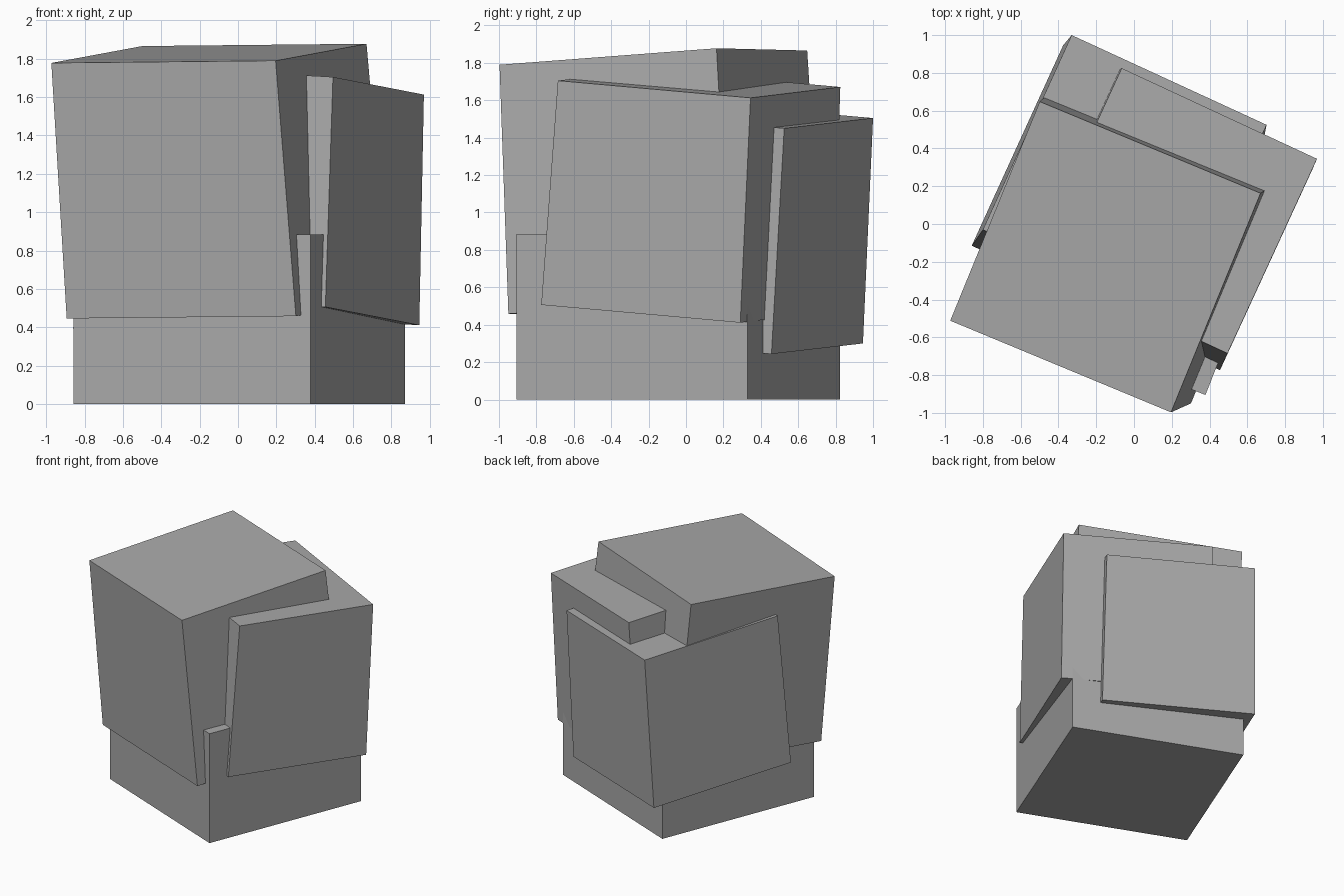
import bpy
from mathutils import Vector

if "Cube" in bpy.data.objects:
    bpy.data.objects.remove(bpy.data.objects["Cube"])

grey = bpy.data.materials.new("plain grey")
grey.diffuse_color = (0.4, 0.4, 0.4, 1)
grey.use_nodes = True
grey.node_tree.nodes["Principled BSDF"].inputs["Base Color"].default_value = grey.diffuse_color


def block(name, top, u, v, bottom, grow=1.0):
    """Slightly tapered box: top corner with edges u and v; the bottom
    starts at the matching corner with its edges scaled by grow."""
    top, u, v, bottom = map(Vector, (top, u, v, bottom))
    verts = [o + k * (a * u + b * v)
             for o, k in ((bottom, grow), (top, 1.0))
             for a, b in ((0, 0), (1, 0), (1, 1), (0, 1))]
    faces = [(3, 2, 1, 0), (4, 5, 6, 7)]
    faces += [(i, (i + 1) % 4, (i + 1) % 4 + 4, i + 4) for i in range(4)]
    # keep normals outward whichever way the edges turn
    if u.cross(v).z < 0:
        faces = [f[::-1] for f in faces]
    mesh = bpy.data.meshes.new(name)
    mesh.from_pydata(verts, [], faces)
    mesh.materials.append(grey)
    obj = bpy.data.objects.new(name, mesh)
    bpy.context.collection.objects.link(obj)
    return obj


# upright block standing on the ground
block("base_block", (0.378, -0.905, 0.885), (0.492, 1.235, 0),
      (-1.235, 0.494, 0), (0.378, -0.905, 0))

# tallest block, leaning to the front left
block("front_block", (-0.973, -0.512, 1.778), (1.169, -0.485, 0.012),
      (0.474, 1.16, 0.088), (-0.893, -0.454, 0.446), 1.022)

# block leaning out to the right
block("right_block", (0.969, 0.345, 1.613), (-0.474, -1.03, 0.092),
      (-1.034, 0.48, 0.058), (0.945, 0.29, 0.411), 1.033)

# lowest tilted block, at the back left
block("back_block", (-0.33, 1.0, 1.505), (1.032, -0.475, -0.055),
      (-0.47, -1.03, 0.09), (-0.375, 0.946, 0.30), 1.03)
